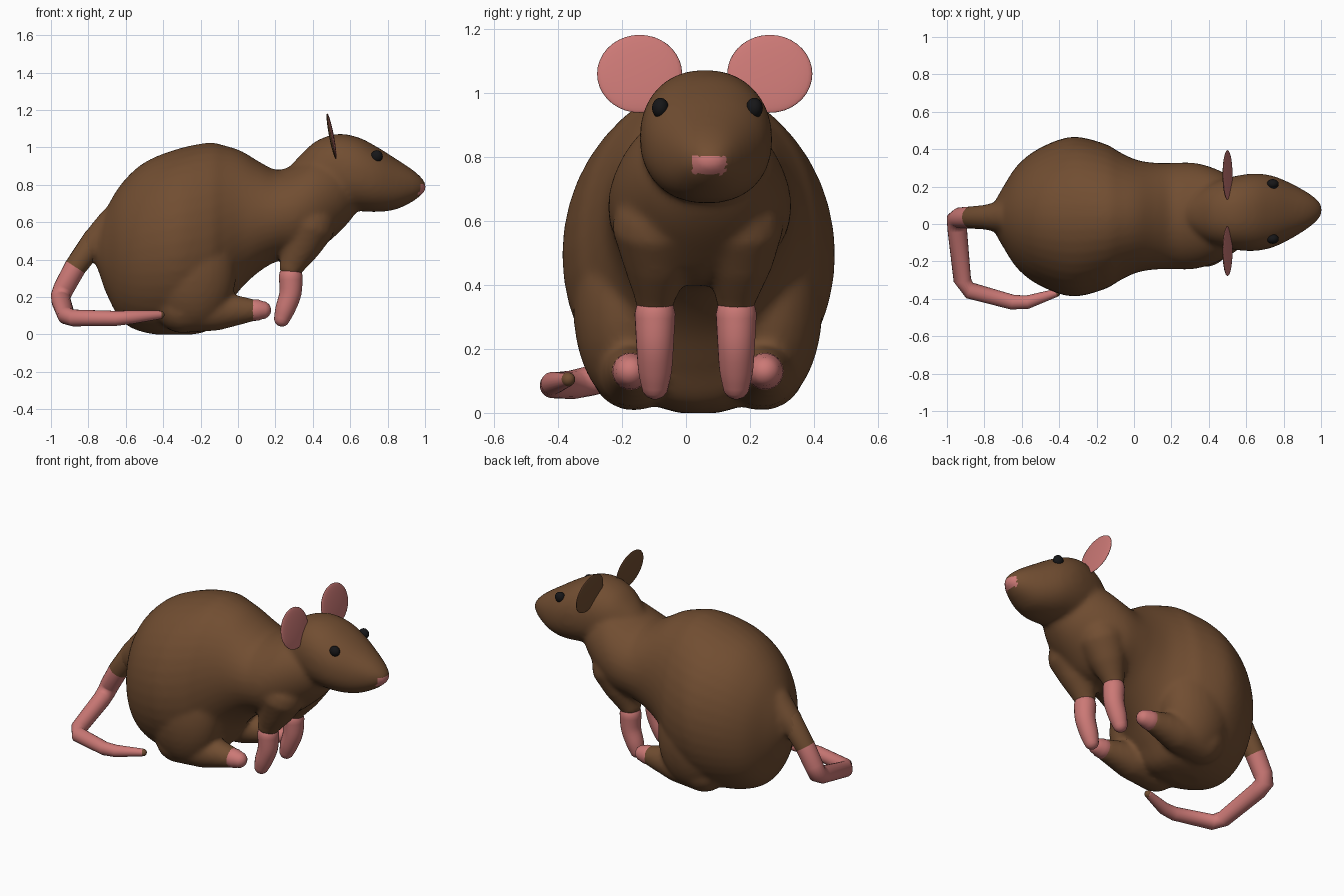
import bpy, bmesh, math
from mathutils import Vector, Matrix

if "Cube" in bpy.data.objects:
    bpy.data.objects.remove(bpy.data.objects["Cube"])


def material(name, rgb):
    m = bpy.data.materials.new(name)
    m.diffuse_color = (*rgb, 1)
    m.use_nodes = True
    m.node_tree.nodes["Principled BSDF"].inputs["Base Color"].default_value = m.diffuse_color
    return m


BROWN = material("brown fur", (0.165, 0.075, 0.031))
PINK = material("pink skin", (0.60, 0.19, 0.18))
BLACK = material("black eye", (0.008, 0.008, 0.009))
MID = 0.037          # y of the body's mirror plane


def skin_rings(bm, rings):
    """Bridge consecutive rings of points and cap both ends."""
    vs = [[bm.verts.new(p) for p in r] for r in rings]
    n = len(vs[0])
    for a, b in zip(vs, vs[1:]):
        for i in range(n):
            j = (i + 1) % n
            bm.faces.new((a[i], a[j], b[j], b[i]))
    bm.faces.new(vs[0][::-1])
    bm.faces.new(vs[-1])


def spline(keys, steps=5):
    """Catmull-Rom through tuples of numbers."""
    out = []
    for i in range(len(keys) - 1):
        p = [Vector(keys[max(0, min(len(keys) - 1, i + k))]) for k in (-1, 0, 1, 2)]
        for s in range(steps):
            t = s / steps
            out.append(0.5 * (2 * p[1] + (p[2] - p[0]) * t
                       + (2 * p[0] - 5 * p[1] + 4 * p[2] - p[3]) * t * t
                       + (3 * p[1] - p[0] - 3 * p[2] + p[3]) * t ** 3))
    return out + [Vector(keys[-1])]


def loft_x(bm, keys, y0, y1, power=2.0, n=40):
    """Upright oval sections: (x, top, bottom+1, half width)."""
    rings = []
    x0, x1 = keys[0][0], keys[-1][0]
    for x, top, bot, w in spline([(k[0], k[1], k[2], k[3]) for k in keys]):
        yc = y0 + (y1 - y0) * (x - x0) / (x1 - x0)
        h, ring = (top - bot) / 2, []
        for i in range(n):
            c, s = math.cos(math.tau * i / n), math.sin(math.tau * i / n)
            e = 2 / power
            ring.append((x, yc + w * math.copysign(abs(c) ** e, c),
                         (top + bot) / 2 + h * math.copysign(abs(s) ** e, s)))
        rings.append(ring)
    skin_rings(bm, rings)


def tube(bm, path, n=20):
    """Round limb along (x, y, z, radius) with domed ends."""
    pts = [Vector(p[:3]) for p in path]
    tang = [(pts[min(i + 1, len(pts) - 1)] - pts[max(i - 1, 0)]).normalized()
            for i in range(len(pts))]
    st = [(p, t, q[3]) for p, t, q in zip(pts, tang, path)]
    dome = [math.radians(a) for a in (25, 50, 70, 83)]
    p, t, r = st[0]
    head = [(p - t * r * math.sin(a), t, r * math.cos(a)) for a in reversed(dome)]
    p, t, r = st[-1]
    tail = [(p + t * r * math.sin(a), t, r * math.cos(a)) for a in dome]
    u, rings = Vector((0.1, 1, 0.05)), []
    for p, t, r in head + st + tail:
        u = (u - t * u.dot(t)).normalized()
        v = t.cross(u)
        rings.append([p + r * (u * math.cos(math.tau * i / n) + v * math.sin(math.tau * i / n))
                      for i in range(n)])
    skin_rings(bm, rings)


def blob(bm, centre, radii, rot=Matrix()):
    bmesh.ops.create_uvsphere(bm, u_segments=28, v_segments=18, radius=1, matrix=
                              Matrix.Translation(centre) @ rot @ Matrix.Diagonal((*radii, 1)))


def finish(bm, name, mats, rule=None, fuse=False):
    bmesh.ops.recalc_face_normals(bm, faces=bm.faces)
    me = bpy.data.meshes.new(name)
    bm.to_mesh(me)
    bm.free()
    ob = bpy.data.objects.new(name, me)
    bpy.context.collection.objects.link(ob)
    bpy.context.view_layer.objects.active = ob
    if fuse:
        m = ob.modifiers.new("fuse", 'REMESH')
        m.mode, m.voxel_size = 'VOXEL', 0.014
        s = ob.modifiers.new("soften", 'SMOOTH')
        s.factor, s.iterations = 0.5, 10
        for mod in ("fuse", "soften"):
            bpy.ops.object.modifier_apply(modifier=mod)
    me = ob.data
    me.materials.clear()
    for m in mats:
        me.materials.append(m)
    for v in me.vertices:
        v.co.z = max(v.co.z, 0)
    for f in me.polygons:
        f.use_smooth = True
        f.material_index = int(rule(f)) if rule else 0
    return ob


# Furry body: trunk, head, thighs and upper arms fused into one skin
bm = bmesh.new()
loft_x(bm, [(-0.77, 0.50, 0.40, 0.04), (-0.74, 0.58, 0.32, 0.09), (-0.70, 0.68, 0.21, 0.16),
            (-0.62, 0.81, 0.07, 0.28), (-0.50, 0.92, 0.01, 0.37), (-0.33, 0.99, -0.005, 0.427),
            (-0.16, 1.025, 0.02, 0.39), (-0.07, 1.01, 0.13, 0.34), (0.02, 0.98, 0.25, 0.30),
            (0.12, 0.92, 0.34, 0.285), (0.21, 0.88, 0.39, 0.285), (0.31, 0.91, 0.40, 0.285),
            (0.40, 0.95, 0.43, 0.265), (0.49, 0.95, 0.50, 0.225), (0.57, 0.92, 0.575, 0.17),
            (0.63, 0.87, 0.65, 0.10), (0.65, 0.80, 0.70, 0.04)], MID, 0.045)
loft_x(bm, [(0.27, 0.89, 0.78, 0.06), (0.34, 0.965, 0.72, 0.12), (0.42, 1.035, 0.69, 0.165),
            (0.53, 1.072, 0.67, 0.195), (0.64, 1.055, 0.66, 0.207), (0.74, 1.005, 0.655, 0.192),
            (0.84, 0.942, 0.667, 0.148), (0.93, 0.883, 0.708, 0.095), (0.98, 0.84, 0.745, 0.055),
            (1.005, 0.805, 0.77, 0.022)], 0.05, 0.075, 2.2)
for s in (-1, 1):
    blob(bm, (-0.24, MID + s * 0.22, 0.33), (0.23, 0.17, 0.31))
    tube(bm, [(-0.30, MID + s * 0.20, 0.145, 0.14), (-0.10, MID + s * 0.205, 0.125, 0.105),
              (0.06, MID + s * 0.21, 0.13, 0.066)])
    tube(bm, [(0.38, MID + s * 0.13, 0.58, 0.14), (0.33, MID + s * 0.128, 0.46, 0.105),
              (0.285, 0.03 + s * 0.127, 0.36, 0.066)])
# stump where the tail leaves the rump
tube(bm, [(-0.66, MID, 0.60, 0.09), (-0.76, MID, 0.50, 0.075), (-0.82, MID, 0.43, 0.062)])
finish(bm, "body", [BROWN, PINK], lambda f: f.center.x > 0.965 and abs(f.center.y - 0.073) < 0.052
       and 0.745 < f.center.z < 0.803, fuse=True)

# Paws
for s, side in ((-1, "right"), (1, "left")):
    bm = bmesh.new()
    y = 0.03 + s * 0.127
    tube(bm, spline([(0.282, y, 0.31, 0.064), (0.28, y, 0.22, 0.059),
                     (0.252, y, 0.135, 0.053), (0.235, y, 0.085, 0.043)], 4))
    finish(bm, side + "_front_paw", [PINK])
    bm = bmesh.new()
    y = MID + s * 0.21
    tube(bm, [(0.08, y, 0.13, 0.058), (0.11, y, 0.13, 0.056), (0.128, y, 0.13, 0.049)])
    finish(bm, side + "_hind_paw", [PINK])

# Tail: brown root, pink length, brown tip
bm = bmesh.new()
tube(bm, [(-0.76, MID, 0.51, 0.068), (-0.87, 0.035, 0.36, 0.059), (-0.93, 0.033, 0.25, 0.056),
          (-0.948, 0.025, 0.205, 0.054), (-0.945, -0.03, 0.175, 0.052), (-0.918, -0.30, 0.10, 0.047),
          (-0.88, -0.355, 0.088, 0.045), (-0.65, -0.418, 0.086, 0.040), (-0.57, -0.418, 0.092, 0.036),
          (-0.415, -0.368, 0.105, 0.022)])
finish(bm, "tail", [PINK, BROWN], lambda f: (f.center.x + 0.87) * 0.58 + (f.center.z - 0.36) * 0.81 > 0
       and f.center.z > 0.2 or f.center.x > -0.413)

# Ears: thin leaning discs, pink in front and brown behind
for y, side in ((-0.145, "right"), (0.262, "left")):
    bm = bmesh.new()
    blob(bm, (0.50, y, 1.06), (0.013, 0.133, 0.124), Matrix.Rotation(-0.19, 4, 'Y'))
    finish(bm, side + "_ear", [BROWN, PINK], lambda f: f.normal.x > 0)

# Eyes
for s, side in ((-1, "right"), (1, "left")):
    bm = bmesh.new()
    blob(bm, (0.742, 0.067 + s * 0.147, 0.953), (0.032, 0.026, 0.032))
    finish(bm, side + "_eye", [BLACK])
